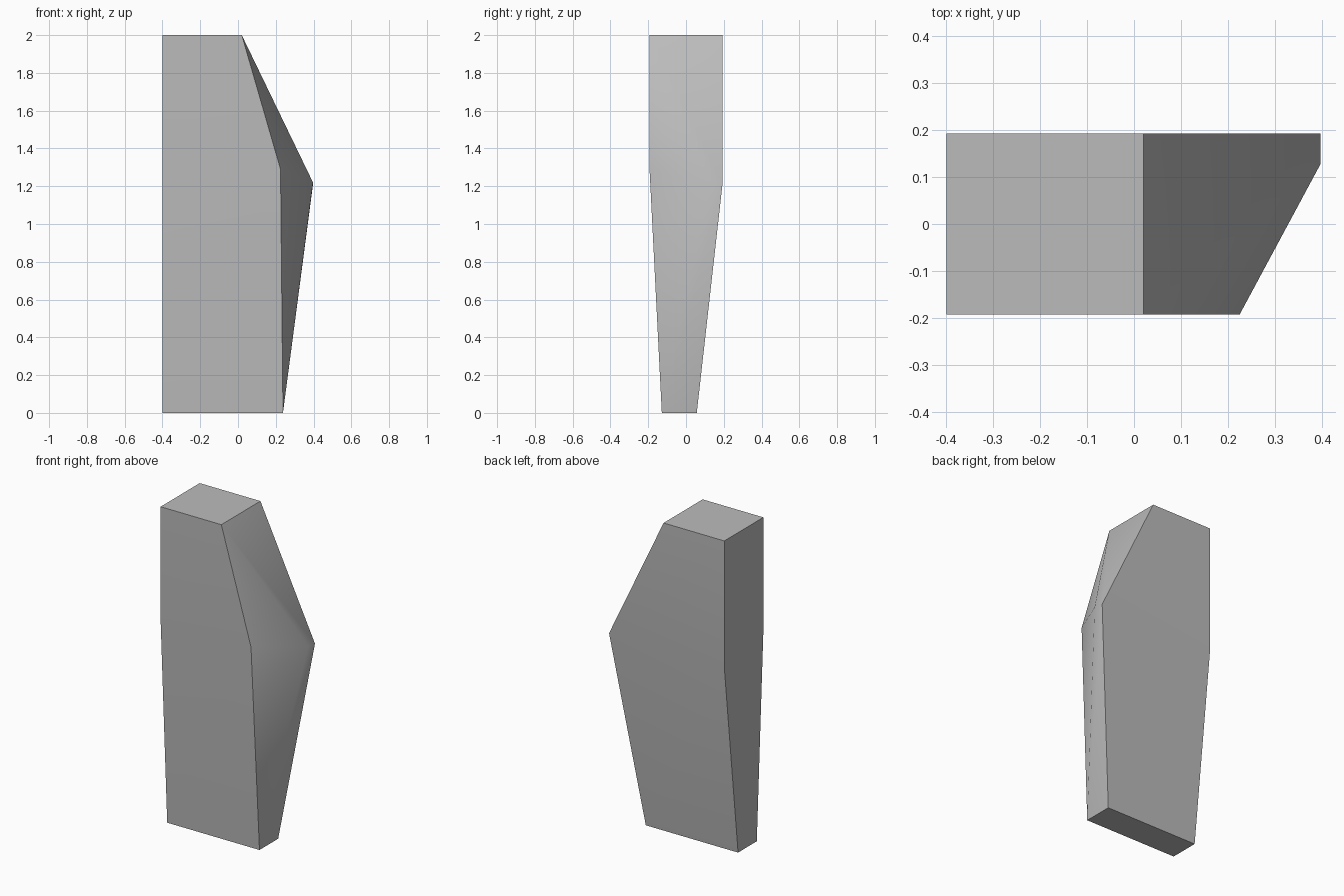
import bpy, bmesh, math

cube = bpy.data.objects.get("Cube")
if cube:
    bpy.data.objects.remove(cube, do_unlink=True)

grey = bpy.data.materials.new("plain grey")
grey.use_nodes = True
colour = (0.5, 0.5, 0.5, 1)
grey.diffuse_color = colour
grey.node_tree.nodes["Principled BSDF"].inputs["Base Color"].default_value = colour

bm = bmesh.new()


def ring(right, front, back, front_z, back_z, right_back=None):
    """Four corners: front left, front right, back right, back left."""
    rb = right if right_back is None else right_back
    return [bm.verts.new(p) for p in (
        (-0.4, front, front_z), (right, front, front_z),
        (rb, back, back_z), (-0.4, back, back_z))]


# Tapered foot, wide shoulder and narrow top
foot = ring(0.238, -0.128, 0.057, 0, 0)
shoulder = ring(0.225, -0.193, 0.193, 1.29, 1.21, 0.397)
top = ring(0.02, -0.193, 0.193, 2, 2)
tip = bm.verts.new((0.397, 0.127, 1.22))

# Front, back and left walls, and the angled right wall around the tip
for low, high in ((foot, shoulder), (shoulder, top)):
    for a, b in ((0, 1), (2, 3), (3, 0)):
        bm.faces.new((low[a], low[b], high[b], high[a]))
for end in (foot, top):
    bm.faces.new((end[1], shoulder[1], tip))
    bm.faces.new((end[1], tip, shoulder[2], end[2]))
    bm.faces.new(end)
bmesh.ops.recalc_face_normals(bm, faces=bm.faces)

mesh = bpy.data.meshes.new("tapered_block")
bm.to_mesh(mesh)
bm.free()
mesh.materials.append(grey)
block = bpy.data.objects.new("tapered_block", mesh)
bpy.context.collection.objects.link(block)

# Soft shading over the shallow creases only
bpy.context.view_layer.objects.active = block
block.select_set(True)
bpy.ops.object.shade_smooth_by_angle(angle=math.radians(40))
